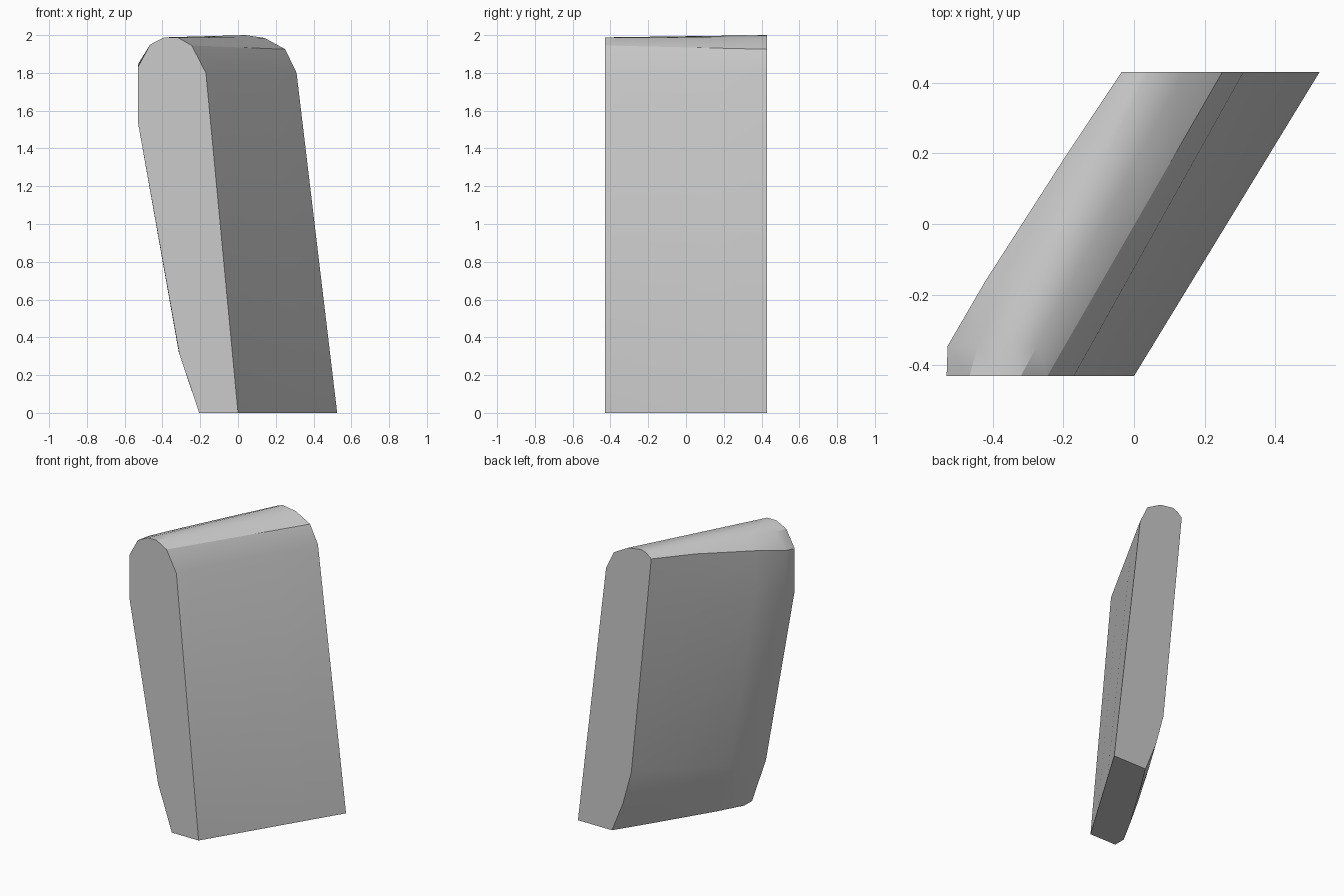
import bpy, bmesh, math

# Remove the default cube only
if "Cube" in bpy.data.objects:
    bpy.data.objects.remove(bpy.data.objects["Cube"], do_unlink=True)

# Plain grey material
grey = bpy.data.materials.new("plain_grey")
grey.use_nodes = True
colour = (0.6, 0.6, 0.6, 1.0)
grey.diffuse_color = colour
grey.node_tree.nodes["Principled BSDF"].inputs["Base Color"].default_value = colour

# End outlines (x, z): flat side up, over the rounded top, down the bulged side
FRONT = [(0, 0), (-.17, 1.8), (-.245, 1.945), (-.32, 1.988), (-.39, 1.988),
         (-.465, 1.95), (-.53, 1.83), (-.53, 1.54), (-.31, .31), (-.257, .155), (-.205, 0)]
BACK = [(.525, 0), (.31, 1.8), (.25, 1.925), (.14, 1.985), (.04, 2.0),
        (.0, 1.985), (-.035, 1.955), (-.005, 1.65), (.117, .44), (.18, .21), (.265, 0)]
HALF_DEPTH = 0.43

# Cross-sections along the depth: y, sideways bulge of the curved side, lift of its shoulder
SECTIONS = [(-HALF_DEPTH, 0, 0), (-.345, .046, .008), (-.16, .045, .02),
            (.18, .022, .02), (HALF_DEPTH, 0, 0)]


def section(y, bulge, lift):
    """Blend the two end outlines at depth y and push out the curved side."""
    t = (y + HALF_DEPTH) / (2 * HALF_DEPTH)
    points = []
    for i, ((x0, z0), (x1, z1)) in enumerate(zip(FRONT, BACK)):
        weight = 0 if i < 5 else 0.5 if i == 5 else 1
        x = x0 + (x1 - x0) * t - bulge * weight
        z = z0 + (z1 - z0) * t + (lift if i == 6 else 0)
        points.append((max(x, -.53), y, z))
    return points


# Slanted slab: loft the sections and cap both ends
bm = bmesh.new()
rings = [[bm.verts.new(p) for p in section(*s)] for s in SECTIONS]
count = len(FRONT)
for a, b in zip(rings, rings[1:]):
    for i in range(count):
        j = (i + 1) % count
        bm.faces.new((a[i], a[j], b[j], b[i]))
bm.faces.new(rings[0])
bm.faces.new(rings[-1])
bmesh.ops.recalc_face_normals(bm, faces=bm.faces)

mesh = bpy.data.meshes.new("slanted_slab")
bm.to_mesh(mesh)
bm.free()
mesh.materials.append(grey)
slab = bpy.data.objects.new("slanted_slab", mesh)
bpy.context.collection.objects.link(slab)

# Smooth shading with sharp edges kept
bpy.ops.object.select_all(action='DESELECT')
slab.select_set(True)
bpy.context.view_layer.objects.active = slab
bpy.ops.object.shade_smooth_by_angle(angle=math.radians(31))
